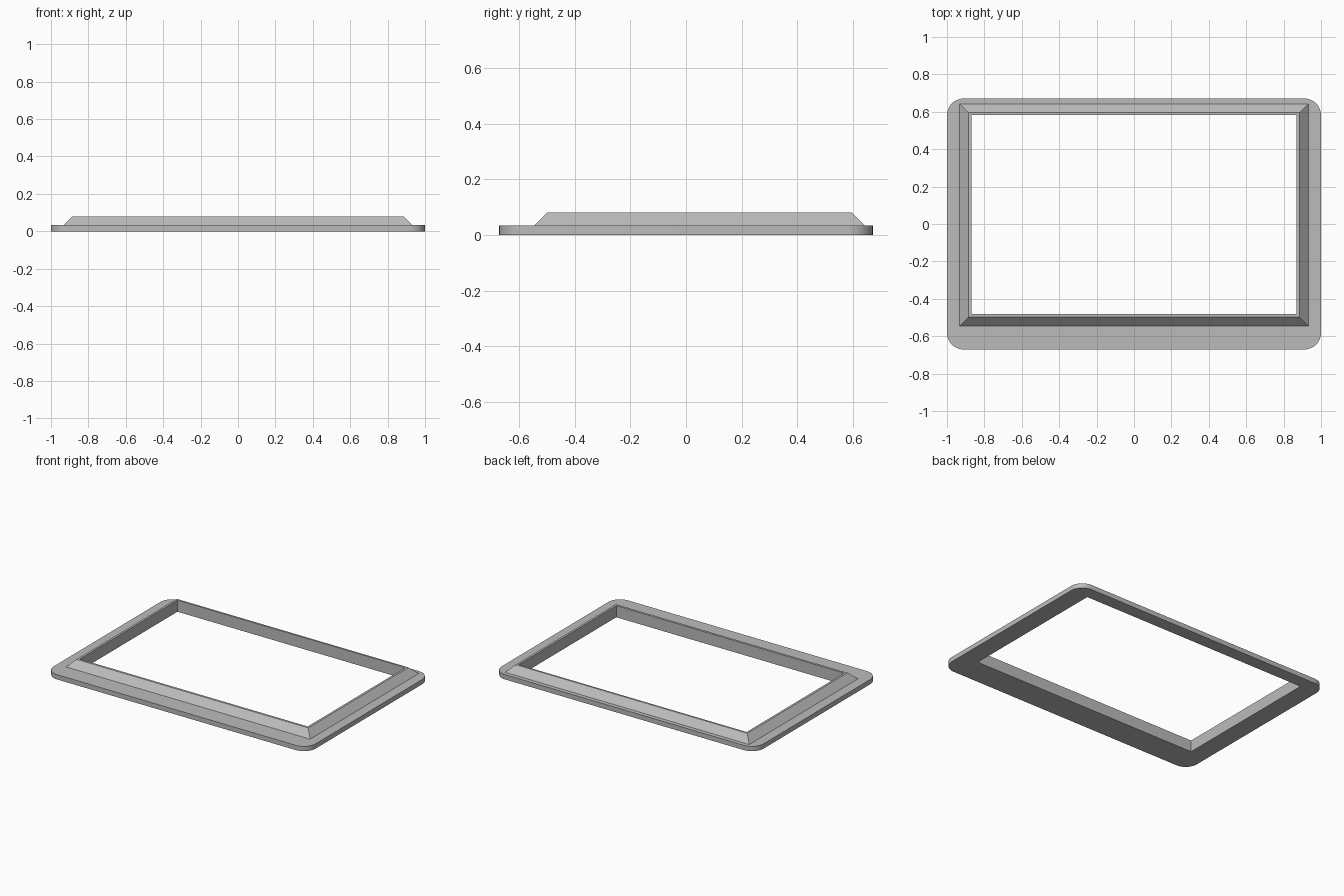
import bpy
import bmesh
from math import sin, cos, pi, radians

cube = bpy.data.objects.get("Cube")
if cube:
    bpy.data.objects.remove(cube, do_unlink=True)

STEPS = 12  # segments per rounded corner


def ring(bm, z, half_x, y_front, y_back, radius=0.0):
    """Rectangle of vertices, with an equal number of points at every corner."""
    verts = []
    corners = [(1, 1), (-1, 1), (-1, -1), (1, -1)]
    for i, (sx, sy) in enumerate(corners):
        cx = sx * (half_x - radius)
        cy = y_back - radius if sy > 0 else y_front + radius
        for k in range(STEPS + 1):
            a = pi / 2 * (i + k / STEPS)
            verts.append(bm.verts.new((cx + radius * cos(a), cy + radius * sin(a), z)))
    return verts


bm = bmesh.new()
BASE, TOP = 0.033, 0.08

# Closed section: flange edge, flange top, sloped rim, narrow lip, opening wall, underside
rings = [
    ring(bm, 0, 1.0, -0.671, 0.671, 0.09),
    ring(bm, BASE, 1.0, -0.671, 0.671, 0.09),
    ring(bm, BASE, 0.932, -0.545, 0.642),
    ring(bm, TOP, 0.885, -0.498, 0.595),
    ring(bm, TOP, 0.87, -0.482, 0.582),
    ring(bm, 0, 0.87, -0.482, 0.582),
]
for lower, upper in zip(rings, rings[1:] + rings[:1]):
    n = len(lower)
    for i in range(n):
        j = (i + 1) % n
        bm.faces.new((lower[i], lower[j], upper[j], upper[i]))

# Collapse the repeated points at sharp corners
bmesh.ops.remove_doubles(bm, verts=bm.verts, dist=0.0005)
bmesh.ops.recalc_face_normals(bm, faces=bm.faces)

mesh = bpy.data.meshes.new("bezel_frame")
bm.to_mesh(mesh)
bm.free()
frame = bpy.data.objects.new("bezel_frame", mesh)
bpy.context.collection.objects.link(frame)

# Plain grey finish
grey = bpy.data.materials.new("plain_grey")
grey.use_nodes = True
colour = (0.5, 0.5, 0.5, 1)
grey.diffuse_color = colour
grey.node_tree.nodes["Principled BSDF"].inputs["Base Color"].default_value = colour
mesh.materials.append(grey)

# Smooth round corners, crisp edges elsewhere
bpy.context.view_layer.objects.active = frame
frame.select_set(True)
bpy.ops.object.shade_smooth_by_angle(angle=radians(30))
